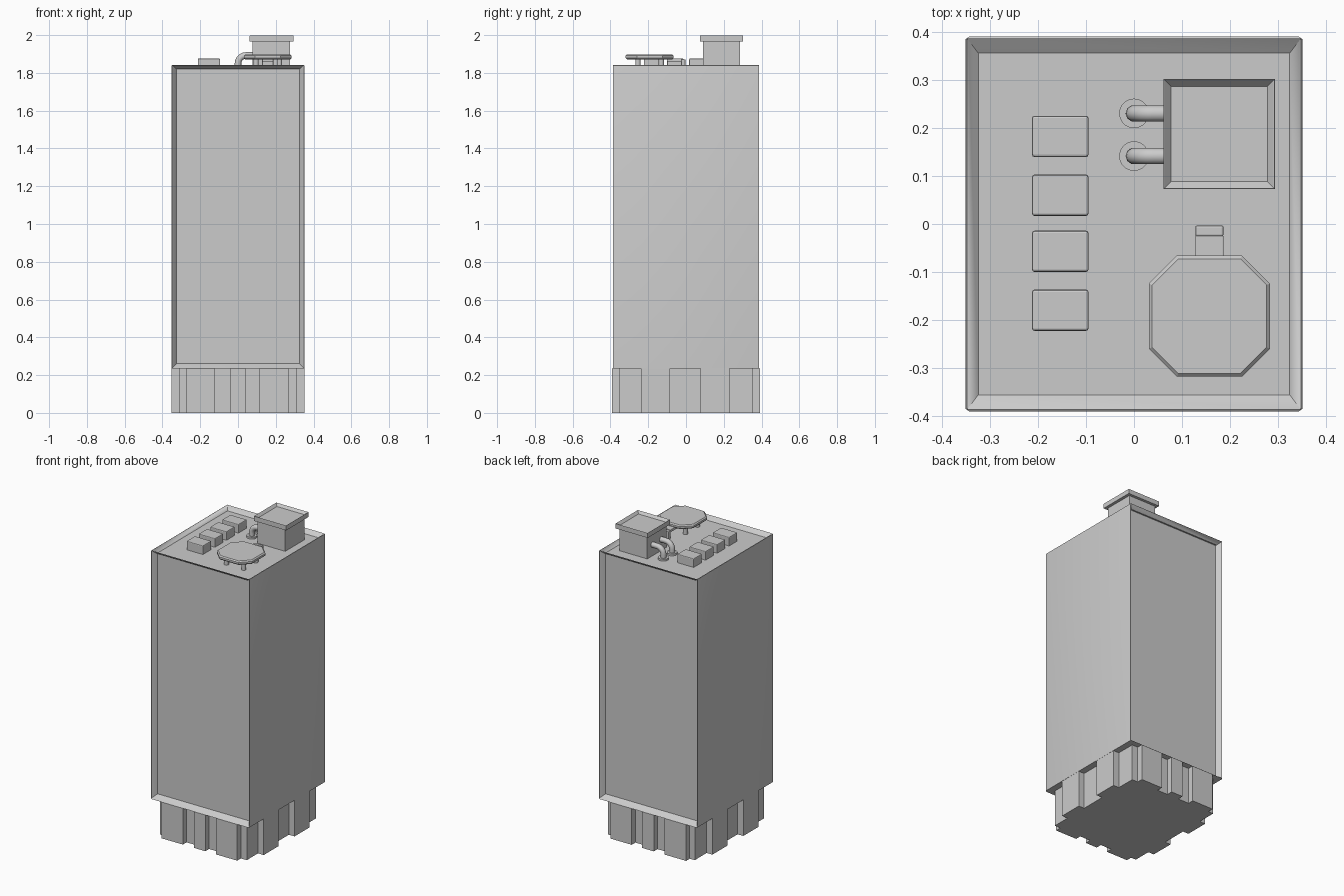
import bpy, bmesh, math
from mathutils import Vector, Matrix

if "Cube" in bpy.data.objects:
    bpy.data.objects.remove(bpy.data.objects["Cube"])

FLOOR = 1.82   # level of the sunken roof
BASE = 0.235   # underside of the main body


def finish(name, bm, smooth=False):
    bmesh.ops.recalc_face_normals(bm, faces=bm.faces)
    me = bpy.data.meshes.new(name)
    bm.to_mesh(me)
    bm.free()
    ob = bpy.data.objects.new(name, me)
    bpy.context.collection.objects.link(ob)
    if smooth:
        bpy.ops.object.select_all(action='DESELECT')
        ob.select_set(True)
        bpy.context.view_layer.objects.active = ob
        bpy.ops.object.shade_smooth_by_angle(angle=math.radians(40))
    return ob


def box_bm(x0, x1, y0, y1, z0, z1):
    bm = bmesh.new()
    bmesh.ops.create_cube(bm, size=1)
    for v in bm.verts:
        v.co = Vector((x1 if v.co.x > 0 else x0, y1 if v.co.y > 0 else y0,
                       z1 if v.co.z > 0 else z0))
    bm.normal_update()
    return bm


def box(name, *dims, bevel=0):
    ob = finish(name, box_bm(*dims))
    if bevel:
        m = ob.modifiers.new("bevel", 'BEVEL')
        m.width, m.segments = bevel, 2
    return ob


def prism(name, pts, z0, z1, inset=0, smooth=False):
    # extruded outline with chamfered top and bottom rims
    bm = bmesh.new()
    f = bm.faces.new([bm.verts.new((x, y, z0)) for x, y in pts])
    r = bmesh.ops.extrude_face_region(bm, geom=[f])
    bmesh.ops.translate(bm, vec=(0, 0, z1 - z0),
                        verts=[v for v in r['geom'] if isinstance(v, bmesh.types.BMVert)])
    if inset:
        es = [e for e in bm.edges if abs(e.verts[0].co.z - e.verts[1].co.z) < 1e-6]
        bmesh.ops.bevel(bm, geom=es, offset=inset, segments=1, affect='EDGES')
    return finish(name, bm, smooth)


def disc(name, x, y, r, z0, z1, n=16):
    pts = [(x + r * math.cos(i * math.tau / n), y + r * math.sin(i * math.tau / n))
           for i in range(n)]
    return prism(name, pts, z0, z1, smooth=True)


# Main body: sunken front, back and roof panels, rounded outer edges
bm = box_bm(-0.352, 0.352, -0.392, 0.392, BASE, 1.845)
corners = list(bm.verts)
rims = [e for e in bm.edges if max(v.co.z for v in e.verts) > 1]
walls = [f for f in bm.faces if abs(f.normal.y) > 0.9]
roof = [f for f in bm.faces if f.normal.z > 0.9]
bmesh.ops.inset_individual(bm, faces=walls, thickness=0.036, depth=-0.036)
bmesh.ops.inset_individual(bm, faces=roof, thickness=0.038, depth=1.82 - 1.845)
bmesh.ops.bevel(bm, geom=rims, offset=0.009, segments=3, profile=0.5, affect='EDGES')
finish("main_body", bm, smooth=True)

# Base core with wall ribs on all four sides
box("base_core", -0.31, 0.31, -0.353, 0.353, 0, BASE + 0.01)
for s, side in ((-1, "front"), (1, "back")):
    for a, b in ((-0.274, -0.121), (-0.043, 0.04), (0.115, 0.268)):
        y0, y1 = sorted((s * 0.34, s * 0.391))
        box(f"{side}_rib", a, b, y0, y1, 0, BASE)
for s, side in ((-1, "left"), (1, "right")):
    for a, b in ((-0.238, -0.085), (0.078, 0.231)):
        x0, x1 = sorted((s * 0.3, s * 0.351))
        box(f"{side}_rib", x0, x1, a, b, 0, BASE)

# Row of roof units
for y in (0.183, 0.06, -0.057, -0.18):
    box("roof_unit", -0.213, -0.095, y - 0.043, y + 0.043, FLOOR - 0.005, 1.876, bevel=0.005)

# Vent stack and its hollow cap
box("vent_stack", 0.078, 0.275, 0.09, 0.285, FLOOR - 0.005, 1.97)
bm = box_bm(0.062, 0.294, 0.073, 0.303, 1.967, 2.0)
top = [f for f in bm.faces if f.normal.z > 0.9]
outer = [e for e in top[0].edges]
bmesh.ops.inset_individual(bm, faces=top, thickness=0.022, depth=-0.018)
bmesh.ops.bevel(bm, geom=outer, offset=0.004, segments=2, profile=0.5, affect='EDGES')
finish("vent_cap", bm)

# Bent pipes running from the roof into the vent stack
for y in (0.231, 0.142):
    cu = bpy.data.curves.new("bent_pipe", 'CURVE')
    cu.dimensions = '3D'
    cu.bevel_depth, cu.bevel_resolution, cu.use_fill_caps = 0.0175, 3, True
    R, zc = 0.042, 1.892
    path = [(0, FLOOR - 0.005)]
    path += [(R - R * math.cos(t), zc - R + R * math.sin(t))
             for t in (i * math.pi / 12 for i in range(7))]
    path += [(0.09, zc)]
    sp = cu.splines.new('POLY')
    sp.points.add(len(path) - 1)
    for p, (x, z) in zip(sp.points, path):
        p.co = (x, y, z, 1)
    sp.use_smooth = True
    bpy.context.collection.objects.link(bpy.data.objects.new("bent_pipe", cu))
    disc("pipe_flange", 0, y, 0.031, FLOOR - 0.005, FLOOR + 0.012, 20)

# Octagonal hatch plate raised on short legs
cx, cy, h, c = 0.1575, -0.1925, 0.1265, 0.068
oct_pts = [(cx + x, cy + y) for x, y in
           ((h, -c), (h, c), (c, h), (-c, h), (-h, c), (-h, -c), (-c, -h), (c, -h))]
prism("hatch_plate", oct_pts, 1.872, 1.898, inset=0.007)
for sx in (-1, 1):
    for sy in (-1, 1):
        disc("hatch_leg", cx + sx * 0.062, cy + sy * 0.062, 0.014, FLOOR - 0.005, 1.876, 12)

# Stepped hinge behind the hatch
box("hinge_arm", 0.128, 0.187, -0.1, -0.024, 1.86, 1.876, bevel=0.002)
box("hinge_post", 0.128, 0.187, -0.026, -0.003, FLOOR - 0.005, 1.872, bevel=0.004)
